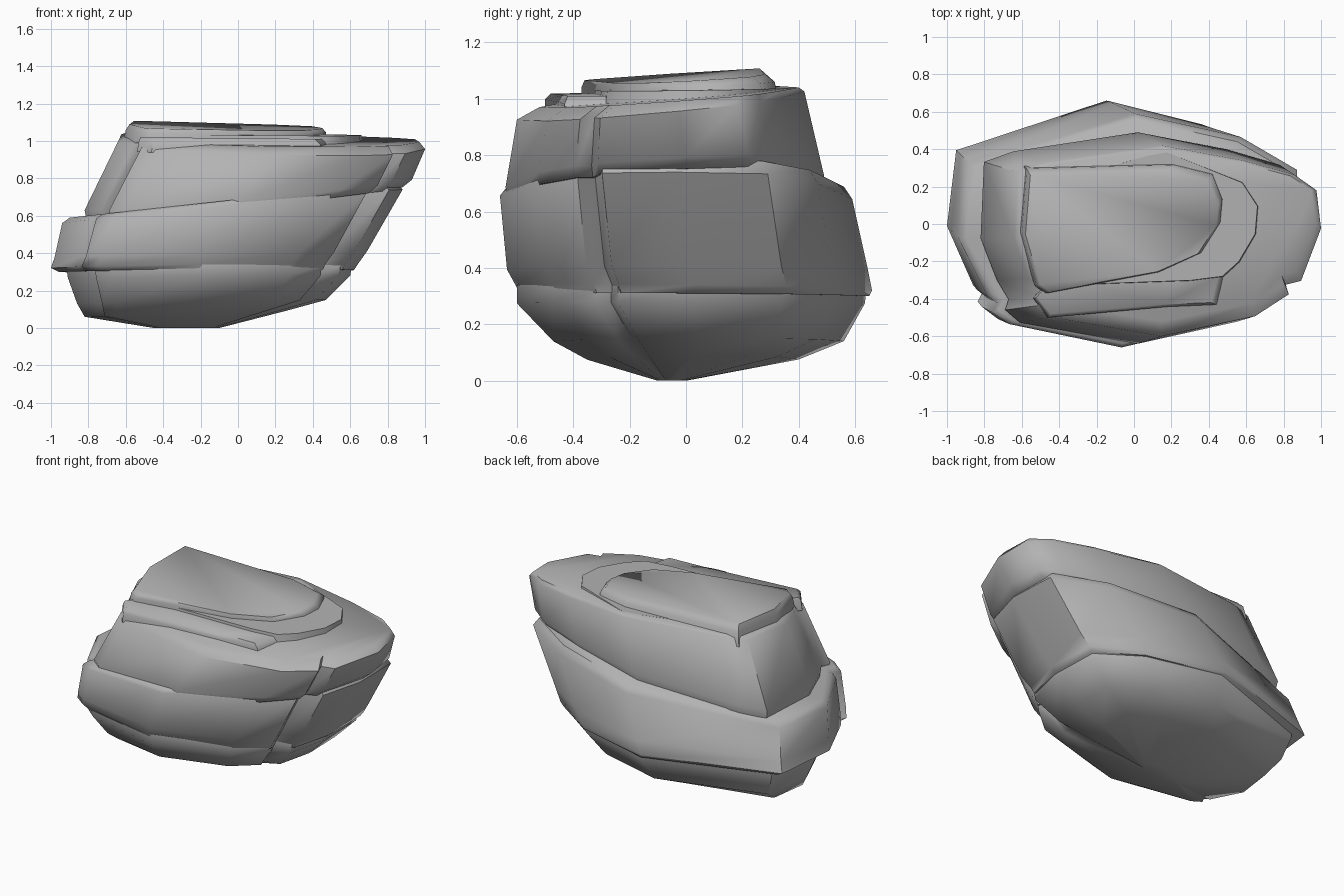
import bpy
import bmesh
from math import radians

default_cube = bpy.data.objects.get("Cube")
if default_cube:
    bpy.data.objects.remove(default_cube, do_unlink=True)

# One stone colour for the whole rock
stone = bpy.data.materials.new("grey_stone")
stone.use_nodes = True
stone_colour = (0.45, 0.45, 0.45, 1)
stone.diffuse_color = stone_colour
shader = stone.node_tree.nodes["Principled BSDF"]
shader.inputs["Base Color"].default_value = stone_colour
shader.inputs["Roughness"].default_value = 0.9

# Plan outlines in a -1..1 square, counter-clockwise
LOWER_RIGHT = [(1, 0), (.99, .52), (.66, .8)]
LOWER_LEFT = [(.04, 1), (-.94, .58), (-1, -.06), (-.83, -.56), (-.77, -.62), (-.8, -.7), (-.7, -.8)]
UPPER_RIGHT = [(1, .13), (.97, .53), (.83, .69), (.5, .84)]
UPPER_LEFT = [(-.04, 1), (-.8, .82), (-.98, .72), (-1, 0), (-.9, -.4),
              (-.83, -.58), (-.85, -.68), (-.76, -.8)]
FRONT = [(-.04, -1), (.57, -.79), (.79, -.56), (.77, -.46)]
LOWER = LOWER_RIGHT + LOWER_LEFT + FRONT + [(.92, -.42)]
UPPER = UPPER_RIGHT + UPPER_LEFT + FRONT + [(.87, -.42)]
SHELF = [(1, .18), (.87, .53), (.2, 1), (-.3, .75), (-.9, .4), (-.84, -1),
         (.43, -.92), (.7, -.86), (.84, -.64), (.98, -.23)]
CAP = [(1, .46), (.9, .85), (.5, 1), (-.95, .94), (-1, -.05), (-.85, -.88),
       (-.75, -1), (.37, -.67), (.79, -.37), (.98, .1)]
RIDGE = [(-1, -.1), (-.85, -1), (.4, -.5), (.92, -.4), (1, 1), (.55, 1), (-.8, 1)]


def mix(low, high, t):
    """Map t from -1..1 to low..high."""
    return low + (high - low) * (t + 1) / 2


def stratum(name, outline, rings):
    """Loft tilted rings: x range, y range, z at the x ends, rise towards the back."""
    bm = bmesh.new()
    loops = []
    for x_range, y_range, z_range, rise in rings:
        loops.append([
            bm.verts.new((mix(*x_range, u), mix(*y_range, v), mix(*z_range, u) + rise * v))
            for u, v in outline
        ])
    count = len(outline)
    for lower, upper in zip(loops, loops[1:]):
        for i in range(count):
            j = (i + 1) % count
            bm.faces.new((lower[i], lower[j], upper[j], upper[i]))
    bm.faces.new(loops[0][::-1])
    bm.faces.new(loops[-1])
    bmesh.ops.recalc_face_normals(bm, faces=bm.faces)
    mesh = bpy.data.meshes.new(name)
    bm.to_mesh(mesh)
    bm.free()
    mesh.materials.append(stone)
    rock = bpy.data.objects.new(name, mesh)
    bpy.context.collection.objects.link(rock)
    bpy.ops.object.select_all(action="DESELECT")
    rock.select_set(True)
    bpy.context.view_layer.objects.active = rock
    bpy.ops.object.shade_smooth_by_angle(angle=radians(55))


# Rounded underside
stratum("rock_base", LOWER, [
    ((-.45, -.1), (-.1, 0), (0, 0), 0),
    ((-.82, .25), (-.35, .4), (.06, .09), 0),
    ((-.86, .47), (-.47, .56), (.13, .15), 0),
    ((-.91, .6), (-.6, .635), (.27, .28), 0),
    ((-.92, .61), (-.6, .64), (.34, .34), 0),
])

# Broad middle band, leaning towards +x
stratum("middle_stratum", LOWER, [
    ((-.96, .62), (-.59, .65), (.3, .31), -.005),
    ((-1, .64), (-.605, .66), (.32, .34), -.01),
    ((-.98, .69), (-.635, .645), (.38, .41), 0),
    ((-.94, .88), (-.66, .59), (.56, .74), -.01),
    ((-.9, .85), (-.64, .56), (.59, .78), 0),
])

# Upper band, set back behind and overhanging at +x
stratum("upper_stratum", UPPER, [
    ((-.81, .88), (-.63, .48), (.58, .75), .02),
    ((-.82, .93), (-.64, .49), (.63, .79), .02),
    ((-.64, 1), (-.6, .42), (1, .95), .05),
    ((-.61, .97), (-.52, .4), (1.02, .99), .035),
])

# Thin shelf below the cap
stratum("top_shelf", SHELF, [
    ((-.6, .67), (-.34, .4), (.96, .95), .01),
    ((-.59, .66), (-.33, .39), (1.04, 1.03), .005),
])

# Long ridge along the front edge of the top
stratum("front_ridge", RIDGE, [
    ((-.54, .49), (-.5, -.27), (.94, .92), 0),
    ((-.53, .48), (-.5, -.27), (1, .98), 0),
    ((-.52, .45), (-.48, -.28), (1.02, 1.01), 0),
])

# Tilted top cap
stratum("top_cap", CAP, [
    ((-.615, .48), (-.37, .33), (.99, .98), 0),
    ((-.6, .47), (-.37, .315), (1.06, 1.04), .015),
    ((-.58, .45), (-.36, .28), (1.09, 1.06), .02),
])
